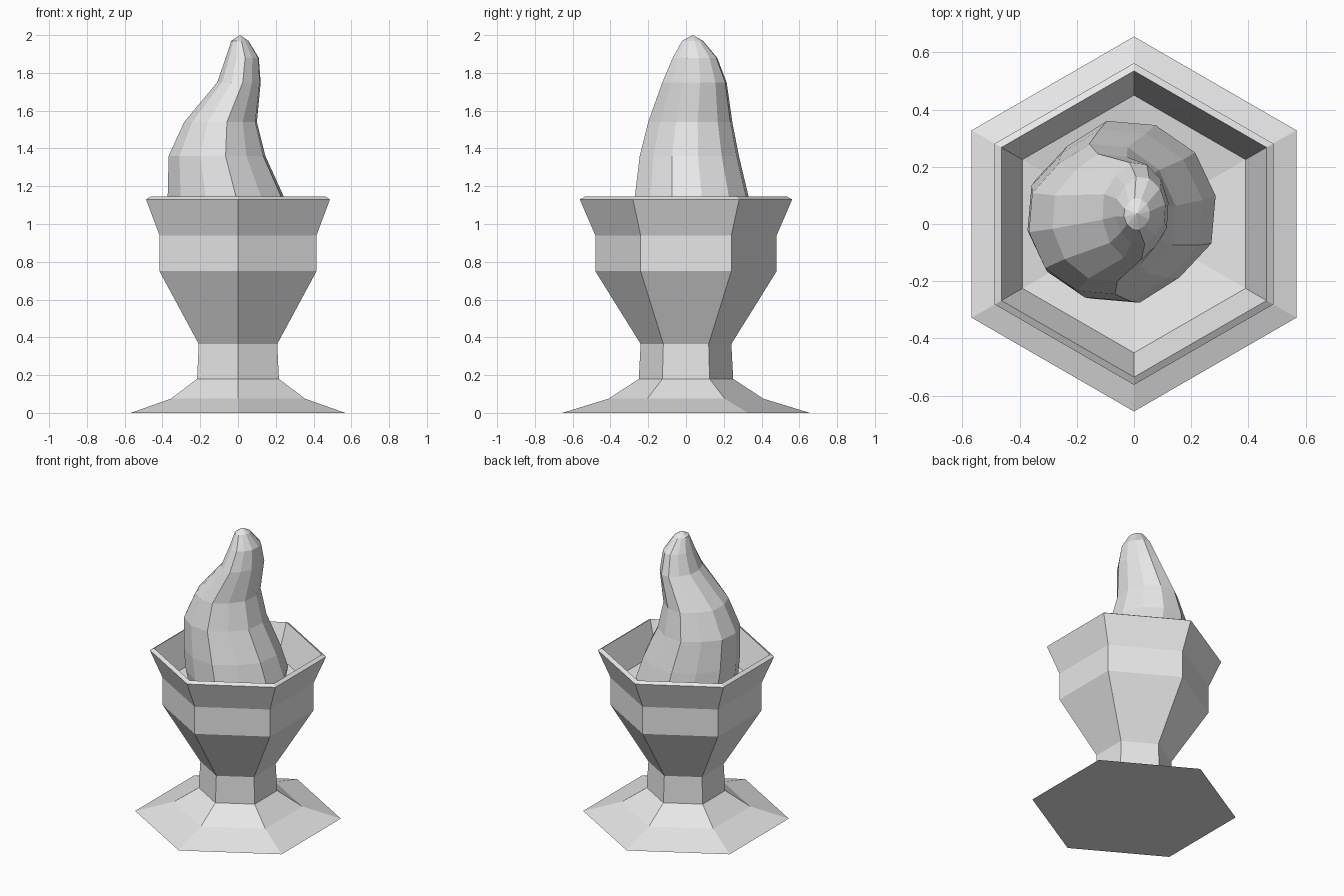
import bpy
import bmesh
from math import cos, sin, radians

if "Cube" in bpy.data.objects:
    bpy.data.objects.remove(bpy.data.objects["Cube"])

grey = bpy.data.materials.new("plain light grey")
grey.use_nodes = True
colour = (0.8, 0.8, 0.8, 1)
grey.diffuse_color = colour
grey.node_tree.nodes["Principled BSDF"].inputs["Base Color"].default_value = colour


def ring(sides, phase, centre, rx, ry, z, notches=()):
    """Points of one horizontal cross-section; notched corners are pulled inward."""
    points = []
    for i in range(sides):
        a = radians(phase + 360 * i / sides)
        k = 0.93 if i in notches else 1.0
        points.append((centre[0] + k * rx * cos(a), centre[1] + k * ry * sin(a), z))
    return points


def loft(name, rings, start=None, end=None):
    """Skin the rings in order; each end closes at a tip point or as a flat cap."""
    bm = bmesh.new()
    loops = [[bm.verts.new(p) for p in r] for r in rings]
    n = len(loops[0])
    for low, high in zip(loops, loops[1:]):
        for i in range(n):
            j = (i + 1) % n
            bm.faces.new((low[i], low[j], high[j], high[i]))
    for loop, tip in ((loops[0], start), (loops[-1], end)):
        if tip is None:
            bm.faces.new(loop)
        else:
            v = bm.verts.new(tip)
            for i in range(n):
                bm.faces.new((loop[i], loop[(i + 1) % n], v))
    bmesh.ops.recalc_face_normals(bm, faces=bm.faces)
    mesh = bpy.data.meshes.new(name)
    bm.to_mesh(mesh)
    bm.free()
    mesh.materials.append(grey)
    obj = bpy.data.objects.new(name, mesh)
    bpy.context.collection.objects.link(obj)
    return obj


# Hexagonal footed cup: outside profile, rim, then the inner wall and shallow floor
cup_profile = [
    (0.655, 0.0), (0.41, 0.075), (0.25, 0.18), (0.24, 0.365),
    (0.48, 0.75), (0.48, 0.94), (0.562, 1.13), (0.535, 1.145), (0.45, 0.94),
]
loft("cup", [ring(6, 90, (0, 0), r, r, z) for r, z in cup_profile], end=(0, 0, 0.86))

# Leaning soft swirl: left, right, front and back limits at each height
swirl_limits = [
    (-0.33, 0.26, -0.25, 0.33, 0.87),
    (-0.36, 0.285, -0.275, 0.36, 1.0),
    (-0.372, 0.24, -0.27, 0.33, 1.15),
    (-0.367, 0.145, -0.245, 0.28, 1.36),
    (-0.285, 0.10, -0.20, 0.245, 1.54),
    (-0.11, 0.12, -0.125, 0.215, 1.75),
    (-0.065, 0.11, -0.07, 0.165, 1.88),
    (-0.035, 0.055, -0.02, 0.09, 1.97),
]
swirl_rings = []
for x0, x1, y0, y1, z in swirl_limits:
    middle = ((x0 + x1) / 2, (y0 + y1) / 2)
    swirl_rings.append(ring(12, 10, middle, (x1 - x0) * 0.508, (y1 - y0) * 0.508, z, (4, 10)))
loft("ice_cream_swirl", swirl_rings, end=(0.01, 0.035, 2.0))
